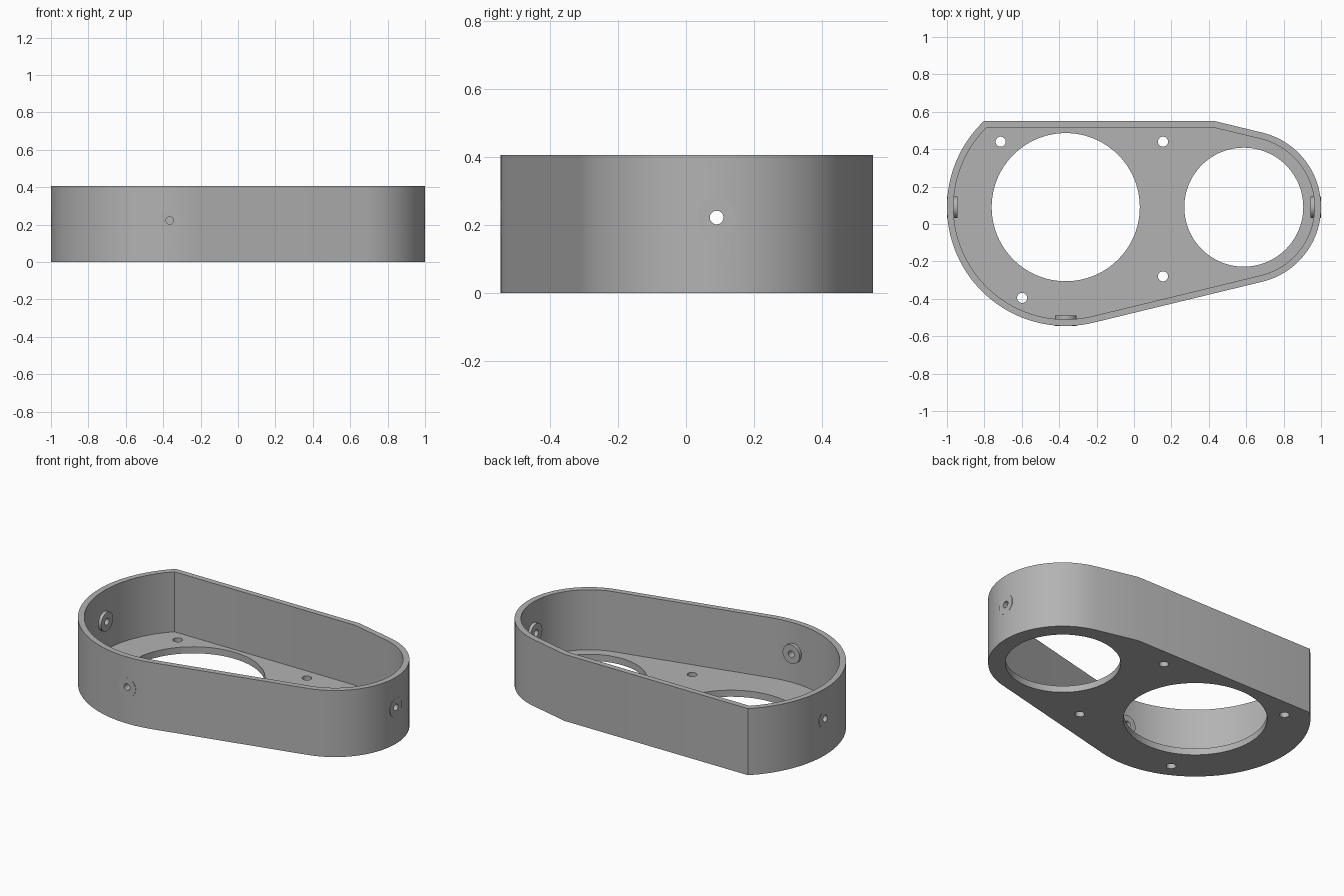
import bpy, bmesh, math
from mathutils import Matrix, Vector

cube = bpy.data.objects.get("Cube")
if cube:
    bpy.data.objects.remove(cube, do_unlink=True)

HEIGHT, FLOOR, WALL = 0.405, 0.04, 0.035
MID_Y, BACK_Y = 0.09, 0.55
BIG_X, BIG_R = -0.365, 0.635
SMALL_X, SMALL_R = 0.59, 0.41
HOLE_Z = 0.222

grey = bpy.data.materials.new("plain grey")
grey.use_nodes = True
colour = (0.45, 0.45, 0.45, 1)
grey.diffuse_color = colour
grey.node_tree.nodes["Principled BSDF"].inputs["Base Color"].default_value = colour


def finish(bm, name):
    bmesh.ops.recalc_face_normals(bm, faces=bm.faces)
    mesh = bpy.data.meshes.new(name)
    bm.to_mesh(mesh)
    bm.free()
    mesh.materials.append(grey)
    obj = bpy.data.objects.new(name, mesh)
    bpy.context.collection.objects.link(obj)
    return obj


def outline(inset):
    """Two circles joined by tangents, cut straight along the back."""
    big, small, back = BIG_R - inset, SMALL_R - inset, BACK_Y - inset
    lean = math.asin((big - small) / (SMALL_X - BIG_X))
    turn = math.pi / 2 - lean
    pts = []
    for i in range(49):
        a = -turn + 2 * turn * i / 48
        pts.append((SMALL_X + small * math.cos(a), MID_Y + small * math.sin(a)))
    # corner where the upper tangent meets the straight back
    x, y = pts[-1]
    pts.append((x - (back - y) / math.tan(lean), back))
    start = math.pi - math.asin((back - MID_Y) / big)
    end = 2 * math.pi - turn
    for i in range(65):
        a = start + (end - start) * i / 64
        pts.append((BIG_X + big * math.cos(a), MID_Y + big * math.sin(a)))
    return pts


def prism(name, pts, z0, z1):
    bm = bmesh.new()
    face = bm.faces.new([bm.verts.new((x, y, z0)) for x, y in pts])
    res = bmesh.ops.extrude_face_region(bm, geom=[face])
    top = [v for v in res["geom"] if isinstance(v, bmesh.types.BMVert)]
    bmesh.ops.translate(bm, verts=top, vec=(0, 0, z1 - z0))
    return finish(bm, name)


def rod(name, start, direction, radius, length, sides):
    d = Vector(direction)
    mat = Matrix.Translation(Vector(start) + d * length / 2) @ d.to_track_quat("Z", "Y").to_matrix().to_4x4()
    bm = bmesh.new()
    bmesh.ops.create_cone(bm, cap_ends=True, segments=sides, radius1=radius,
                          radius2=radius, depth=length, matrix=mat)
    return finish(bm, name)


def combine(target, tool, operation):
    tool.hide_render = True
    mod = target.modifiers.new(tool.name, "BOOLEAN")
    mod.object, mod.operation, mod.solver = tool, operation, "EXACT"
    bpy.context.view_layer.objects.active = target
    bpy.ops.object.modifier_apply(modifier=mod.name)
    bpy.data.objects.remove(tool, do_unlink=True)


# Open tray
housing = prism("housing", outline(0), 0, HEIGHT)
combine(housing, prism("cavity", outline(WALL), FLOOR, HEIGHT + 0.1), "DIFFERENCE")

# Round pads through the wall, each with a small screw hole
sides = [((-1, MID_Y), (1, 0, 0)), ((1, MID_Y), (-1, 0, 0)),
         ((BIG_X, MID_Y - BIG_R), (0, 1, 0))]
for (x, y), d in sides:
    start = Vector((x, y, HOLE_Z))
    combine(housing, rod("pad", start, d, 0.057, 0.056, 48), "UNION")
    combine(housing, rod("side_hole", start - Vector(d) * 0.05, d, 0.02, 0.2, 32), "DIFFERENCE")

# Large openings and mounting holes in the floor
floor_holes = [(BIG_X, MID_Y, 0.396, 96), (0.587, MID_Y, 0.318, 96),
               (-0.713, 0.44, 0.027, 32), (0.155, 0.44, 0.027, 32),
               (0.155, -0.28, 0.027, 32), (-0.598, -0.395, 0.027, 32)]
for x, y, r, n in floor_holes:
    combine(housing, rod("floor_hole", (x, y, -0.05), (0, 0, 1), r, 0.15, n), "DIFFERENCE")

bpy.ops.object.select_all(action="DESELECT")
housing.select_set(True)
bpy.context.view_layer.objects.active = housing
bpy.ops.object.shade_smooth_by_angle(angle=math.radians(25))
